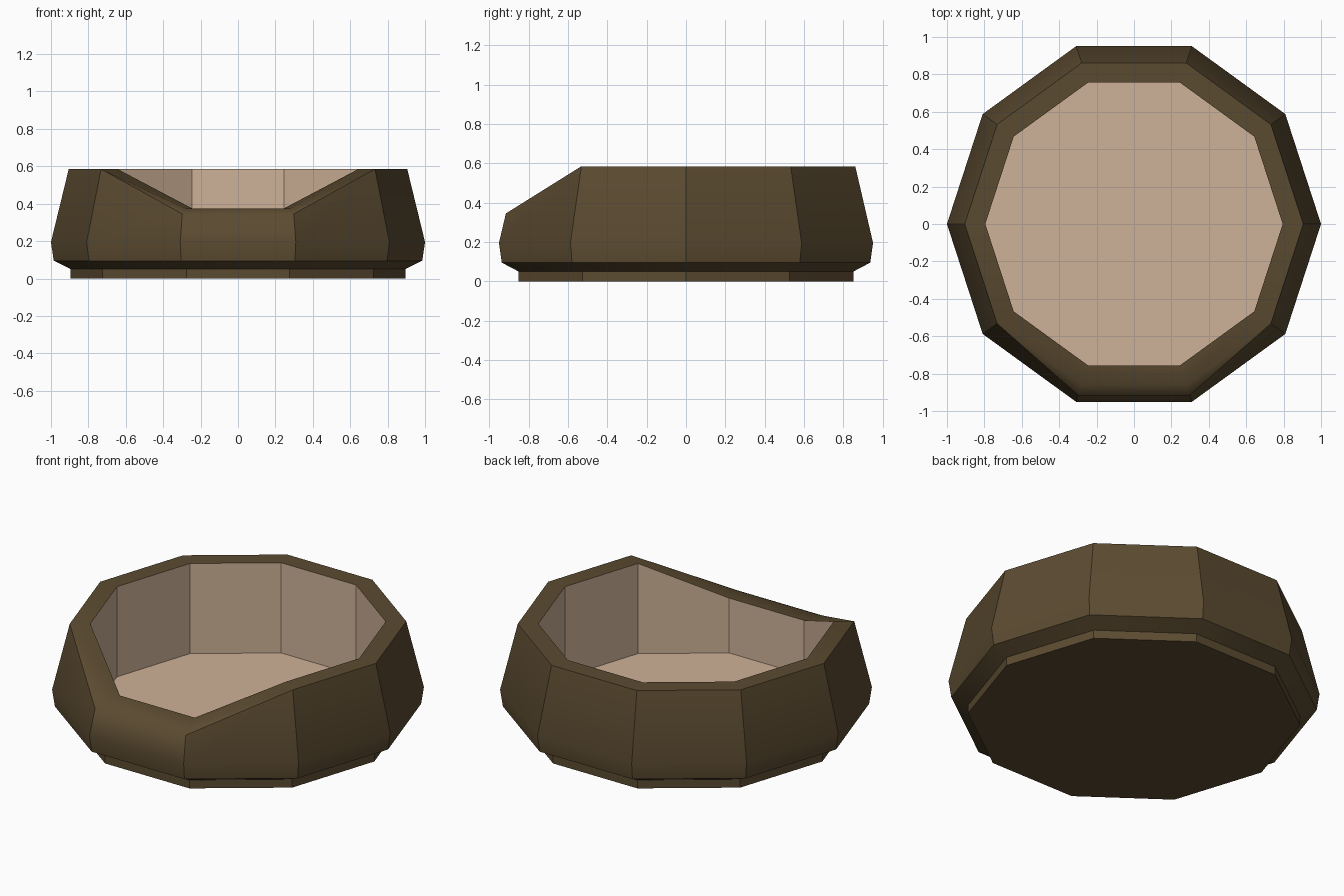
import bpy, bmesh, math

if "Cube" in bpy.data.objects:
    bpy.data.objects.remove(bpy.data.objects["Cube"], do_unlink=True)

SIDES = 10
FRONT = (7, 8)          # corners of the lowered front opening
TOP, DIP = 0.585, 0.375


def material(name, color):
    mat = bpy.data.materials.new(name)
    mat.use_nodes = True
    mat.diffuse_color = color
    mat.node_tree.nodes["Principled BSDF"].inputs["Base Color"].default_value = color
    return mat


def ring(bm, side, front=None):
    """Ten-sided loop; the front corners may use their own (radius, height)."""
    verts = []
    for i in range(SIDES):
        r, z = front if front and i in FRONT else side
        a = math.tau * i / SIDES
        verts.append(bm.verts.new((r * math.cos(a), r * math.sin(a), z)))
    return verts


def build(name, profile, mat, cap):
    """Bridge the loops of a profile; cap is 'start' or 'end'."""
    bm = bmesh.new()
    rings = [ring(bm, *p) for p in profile]
    for low, high in zip(rings, rings[1:]):
        for i in range(SIDES):
            j = (i + 1) % SIDES
            bm.faces.new((low[i], low[j], high[j], high[i]))
    bm.faces.new(rings[0][::-1] if cap == "start" else rings[-1])
    bmesh.ops.remove_doubles(bm, verts=bm.verts, dist=0.0005)
    bm.normal_update()
    for f in bm.faces:
        f.smooth = True
    # Sharp panel edges, with a softened lip across the front opening
    for e in bm.edges:
        mid = (e.verts[0].co + e.verts[1].co) / 2
        lip = mid.y < -0.85 and abs(mid.x) < 0.01 and 0.3 < mid.z < 0.4
        gentle = e.calc_face_angle(math.pi) < math.radians(30)
        e.smooth = len(e.link_faces) == 2 and (lip or gentle)
    mesh = bpy.data.meshes.new(name)
    bm.to_mesh(mesh)
    bm.free()
    mesh.materials.append(mat)
    obj = bpy.data.objects.new(name, mesh)
    bpy.context.collection.objects.link(obj)
    return obj


brown = material("dark brown", (0.105, 0.070, 0.030, 1))
tan = material("soft tan", (0.62, 0.445, 0.315, 1))

# Outer shell: foot, sloped underside, bulging wall, front lip and flat rim
build("basket_shell", [
    ((0.895, 0.0),),
    ((0.895, 0.05),),
    ((0.985, 0.095),),
    ((1.0, 0.195),),
    ((0.905, TOP), (0.963, 0.345)),
    ((0.905, TOP), (0.905, DIP)),
    ((0.795, TOP), (0.795, DIP)),
], brown, "start")

# Inner lining: upright walls and floor
build("inner_lining", [
    ((0.795, TOP), (0.795, DIP)),
    ((0.795, 0.05),),
], tan, "end")
